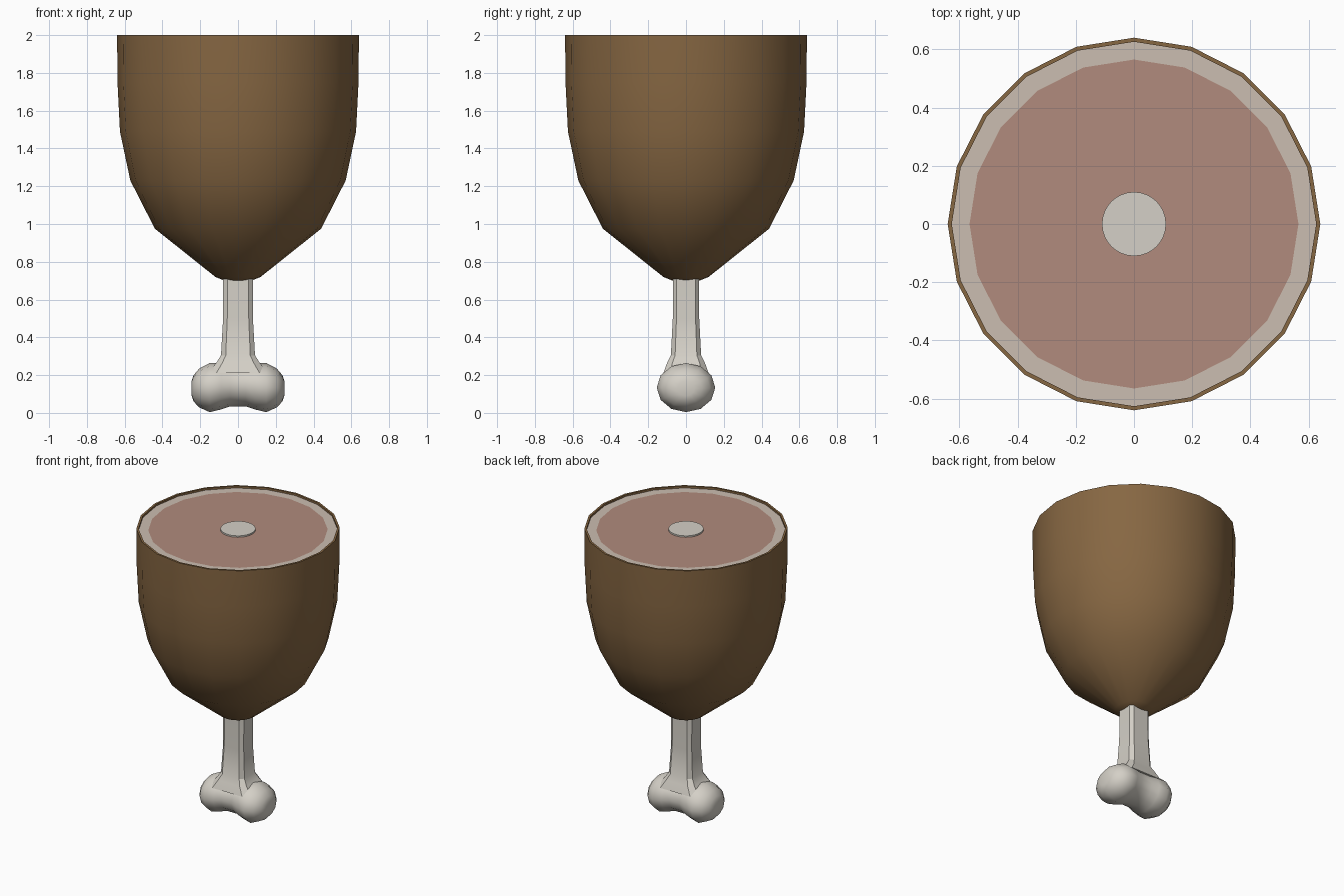
import bpy, bmesh, math

if "Cube" in bpy.data.objects:
    bpy.data.objects.remove(bpy.data.objects["Cube"])


def material(name, rgb):
    m = bpy.data.materials.new(name)
    m.diffuse_color = (*rgb, 1)
    m.use_nodes = True
    m.node_tree.nodes["Principled BSDF"].inputs["Base Color"].default_value = m.diffuse_color
    return m


SKIN = material("skin", (0.24, 0.135, 0.055))
FAT = material("fat", (0.60, 0.51, 0.44))
MEAT = material("meat", (0.44, 0.26, 0.205))
BONE = material("bone", (0.66, 0.63, 0.57))


def loft(name, rings, mat, cap_start=True, cap_end=True, smooth=35):
    """Join equal-length rings of points into a skin with optional end caps."""
    bm = bmesh.new()
    vs = [[bm.verts.new(p) for p in ring] for ring in rings]
    n = len(vs[0])
    for a, b in zip(vs, vs[1:]):
        for i in range(n):
            j = (i + 1) % n
            bm.faces.new((a[i], a[j], b[j], b[i]))
    if cap_start:
        bm.faces.new(vs[0][::-1])
    if cap_end:
        bm.faces.new(vs[-1])
    bmesh.ops.recalc_face_normals(bm, faces=bm.faces)
    me = bpy.data.meshes.new(name)
    bm.to_mesh(me)
    bm.free()
    ob = bpy.data.objects.new(name, me)
    bpy.context.collection.objects.link(ob)
    me.materials.append(mat)
    bpy.ops.object.select_all(action='DESELECT')
    ob.select_set(True)
    bpy.context.view_layer.objects.active = ob
    bpy.ops.object.shade_smooth_by_angle(angle=math.radians(smooth))
    return ob


def circle(r, z, n=20):
    return [(r * math.cos(2 * math.pi * i / n), r * math.sin(2 * math.pi * i / n), z)
            for i in range(n)]


# Outer skin with a thin rim turned in at the cut
profile = [(0.035, 0.695), (0.07, 0.70), (0.12, 0.72), (0.44, 0.975), (0.57, 1.23),
           (0.625, 1.49), (0.638, 1.75), (0.64, 2.0), (0.626, 2.0), (0.626, 1.985)]
loft("skin", [circle(r, z) for r, z in profile], SKIN, cap_end=False, smooth=50)

# Cut face: fat ring, meat disc and bone disc
loft("fat_ring", [circle(0.627, 1.987), circle(0.565, 1.987)], FAT, False, False)
loft("meat_face", [circle(0.565, 1.96), circle(0.565, 1.987)], MEAT, False, True)
loft("bone_cut", [circle(0.11, 1.96, 32), circle(0.11, 1.997, 32)], BONE)


def chamfered(hx, hy, z, k=0.72):
    """Rectangle with cut corners at height z."""
    quad = [(hx, hy * k), (hx * k, hy)]
    pts = quad + [(-x, y) for x, y in quad[::-1]]
    return [(x, y, z) for x, y in pts + [(-x, -y) for x, y in pts]]


# Bone shaft flaring into the knuckle
shaft = [(0.16, 0.12, 0.21), (0.115, 0.10, 0.265), (0.09, 0.08, 0.305),
         (0.079, 0.07, 0.5), (0.079, 0.068, 0.73)]
loft("bone_shaft", [chamfered(*s) for s in shaft], BONE, smooth=30)


def knuckle_ring(x, zc, ry, rz, n=12):
    return [(x, ry * math.cos(2 * math.pi * i / n), zc + rz * math.sin(2 * math.pi * i / n))
            for i in range(n)]


# Two-lobed knuckle, mirrored about x = 0
half = [(0.04, 0.148, 0.13, 0.113), (0.09, 0.141, 0.145, 0.123), (0.15, 0.134, 0.155, 0.13),
        (0.205, 0.132, 0.128, 0.103), (0.235, 0.13, 0.085, 0.07), (0.245, 0.13, 0.045, 0.04)]
sections = [(-x, *s) for x, *s in half[::-1]] + half
loft("bone_knuckle", [knuckle_ring(*s) for s in sections], BONE, smooth=60)
